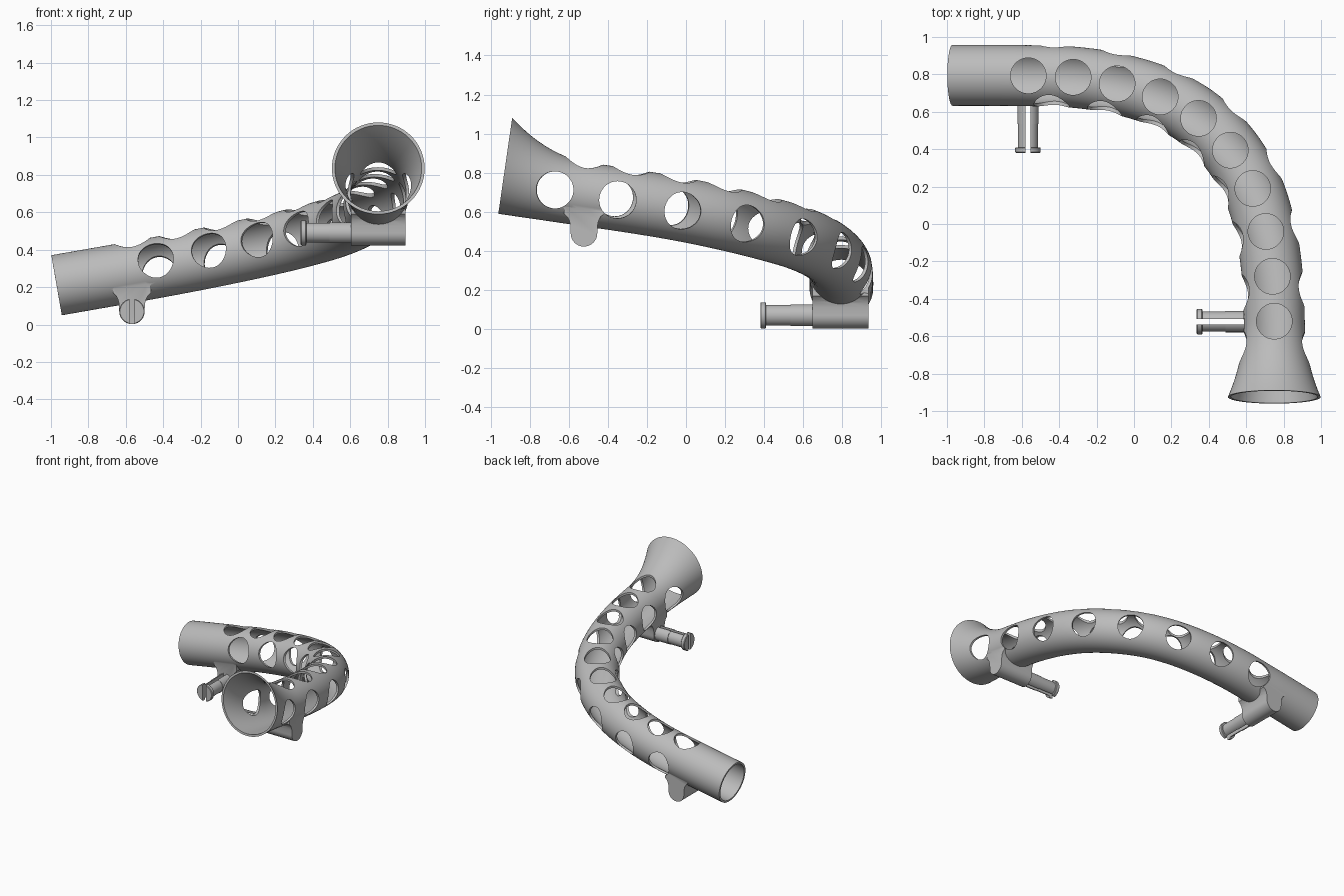
import bpy, bmesh, math
from mathutils import Vector, Matrix

if "Cube" in bpy.data.objects:
    bpy.data.objects.remove(bpy.data.objects["Cube"])

Z = Vector((0, 0, 1))
R, WALL, HOLE = 0.163, 0.016, 0.095

grey = bpy.data.materials.new("plain_grey")
grey.diffuse_color = (0.5, 0.5, 0.5, 1)
grey.use_nodes = True
grey.node_tree.nodes["Principled BSDF"].inputs["Base Color"].default_value = grey.diffuse_color


def finish(bm, name):
    bmesh.ops.recalc_face_normals(bm, faces=bm.faces)
    me = bpy.data.meshes.new(name)
    bm.to_mesh(me)
    bm.free()
    ob = bpy.data.objects.new(name, me)
    me.materials.append(grey)
    bpy.context.collection.objects.link(ob)
    return ob


def boolean(ob, tool, op):
    mod = ob.modifiers.new(op, 'BOOLEAN')
    mod.object, mod.operation, mod.solver = tool, op, 'EXACT'
    bpy.context.view_layer.objects.active = ob
    bpy.ops.object.modifier_apply(modifier=mod.name)
    bpy.data.objects.remove(tool)


def smooth(ob):
    bpy.ops.object.select_all(action='DESELECT')
    ob.select_set(True)
    bpy.context.view_layer.objects.active = ob
    bpy.ops.object.shade_smooth_by_angle(angle=math.radians(35))


def skin(rings, name):
    """Closed tube through equal-sized rings of points."""
    bm = bmesh.new()
    vs = [[bm.verts.new(p) for p in ring] for ring in rings]
    n = len(vs[0])
    for a, b in zip(vs, vs[1:]):
        for i in range(n):
            j = (i + 1) % n
            bm.faces.new((a[i], a[j], b[j], b[i]))
    bm.faces.new(vs[0])
    bm.faces.new(vs[-1])
    return finish(bm, name)


def rods(specs, name):
    """Cylinders from point to point, used for cutting holes."""
    bm = bmesh.new()
    for a, b, r in specs:
        m = Matrix.Translation((a + b) / 2) @ (b - a).to_track_quat('Z', 'Y').to_matrix().to_4x4()
        bmesh.ops.create_cone(bm, cap_ends=True, segments=48, radius1=r, radius2=r,
                              depth=(b - a).length, matrix=m)
    return finish(bm, name)


# Centre line of the tube; the inner ten points also carry the top holes
pts = [Vector(p) for p in (
    (-0.97, 0.795, 0.21), (-0.77, 0.795, 0.245),
    (-0.565, 0.793, 0.281), (-0.325, 0.785, 0.325), (-0.09, 0.75, 0.371),
    (0.14, 0.68, 0.42), (0.345, 0.565, 0.469), (0.515, 0.395, 0.518),
    (0.635, 0.19, 0.568), (0.705, -0.04, 0.615), (0.74, -0.28, 0.655),
    (0.75, -0.52, 0.69), (0.75, -0.73, 0.721), (0.75, -0.937, 0.751))]
ext = [2 * pts[0] - pts[1]] + pts + [2 * pts[-1] - pts[-2]]
path = []
for p0, p1, p2, p3 in zip(ext, ext[1:], ext[2:], ext[3:]):
    for k in range(8):
        t = k / 8
        path.append(0.5 * (2 * p1 + (p2 - p0) * t + (2 * p0 - 5 * p1 + 4 * p2 - p3) * t * t
                           + (3 * p1 - p0 - 3 * p2 + p3) * t ** 3))
path.append(pts[-1])


def frame(i):
    t = (path[min(i + 1, len(path) - 1)] - path[max(i - 1, 0)]).normalized()
    side = t.cross(Z).normalized()
    return t, side, side.cross(t)


def tube(shrink, extend, name):
    rings = []
    for i, c in enumerate(path):
        t, side, up = frame(i)
        # the bell widens upwards while its underside stays straight
        d = max(0, -0.52 - c.y)
        r = R + 0.085 * (d / 0.417) ** 2
        mid = c + up * (r - R)
        r -= shrink
        ring = [mid + r * (side * math.cos(a) + up * math.sin(a))
                for a in (2 * math.pi * k / 64 for k in range(64))]
        if extend and i == 0:
            rings.append([p - t * extend for p in ring])
        rings.append(ring)
        if extend and i == len(path) - 1:
            rings.append([p + t * extend + (p - mid) * 0.1 for p in ring])
    return skin(rings, name)


def boss(origin, u, axis, length, name):
    """Rounded lug: profile across u and z, extruded along axis."""
    prof = [(0.068 * math.cos(a), 0.068 * math.sin(a))
            for a in (math.pi + math.pi * k / 20 for k in range(21))]
    half = [(0.069, 0.04), (0.075, 0.065), (0.086, 0.085), (0.102, 0.1), (0.102, 0.19)]
    prof += half + [(-x, z) for x, z in reversed(half)]
    return skin([[origin + u * x + Z * z + axis * s for x, z in prof] for s in (0, length)], name)


def split_peg(tip, u, axis, length, name):
    """Stepped pin with a wide head, slit lengthwise."""
    steps = [(0, 0.064), (0.004, 0.068), (0.027, 0.068), (0.03, 0.065), (0.03, 0.054),
             (0.155, 0.054), (0.155, 0.057), (length + 0.01, 0.057)]
    ob = skin([[tip + axis * s + r * (u * math.cos(a) + Z * math.sin(a))
                for a in (2 * math.pi * k / 40 for k in range(40))] for s, r in steps], name)
    box = [(-0.014, -0.1), (0.014, -0.1), (0.014, 0.1), (-0.014, 0.1)]
    slot = skin([[tip + axis * s + u * x + Z * z for x, z in box]
                 for s in (-0.05, length)], "slot_cutter")
    boolean(ob, slot, 'DIFFERENCE')
    smooth(ob)


X, Y = Vector((1, 0, 0)), Vector((0, 1, 0))

# Tube with its two lugs, hollowed out
body = tube(0, 0, "curved_tube")
boolean(body, boss(Vector((-0.567, 0.648, 0.07)), X, Y, 0.287, "rear_lug"), 'UNION')
boolean(body, boss(Vector((0.605, -0.522, 0.49)), Y, X, 0.29, "front_lug"), 'UNION')
boolean(body, tube(WALL, 0.03, "bore_cutter"), 'DIFFERENCE')

# Row of holes along the top
boolean(body, rods([(p, p + Z * 0.4, HOLE) for p in pts[2:12]], "top_holes"), 'DIFFERENCE')

# Row of holes straight through both sides, rolling level towards the bell
dist = [0]
for a, b in zip(path, path[1:]):
    dist.append(dist[-1] + (b - a).length)
first, last = 0.55, dist[-1] - 0.27
specs = []
for k in range(8):
    s = first + (last - first) * k / 7
    i = max(j for j in range(len(path) - 1) if dist[j] <= s)
    c = path[i].lerp(path[i + 1], (s - dist[i]) / (dist[i + 1] - dist[i]))
    t, side, up = frame(i)
    roll = math.radians(16 * (1 - k / 7))
    ax = side * math.cos(roll) + up * math.sin(roll)
    specs.append((c - ax * 0.28, c + ax * 0.28, HOLE))
boolean(body, rods(specs, "side_holes"), 'DIFFERENCE')
smooth(body)

# Slit pegs on the lugs
split_peg(Vector((-0.567, 0.38, 0.07)), X, Y, 0.268, "rear_peg")
split_peg(Vector((0.335, -0.522, 0.49)), Y, X, 0.27, "front_peg")
